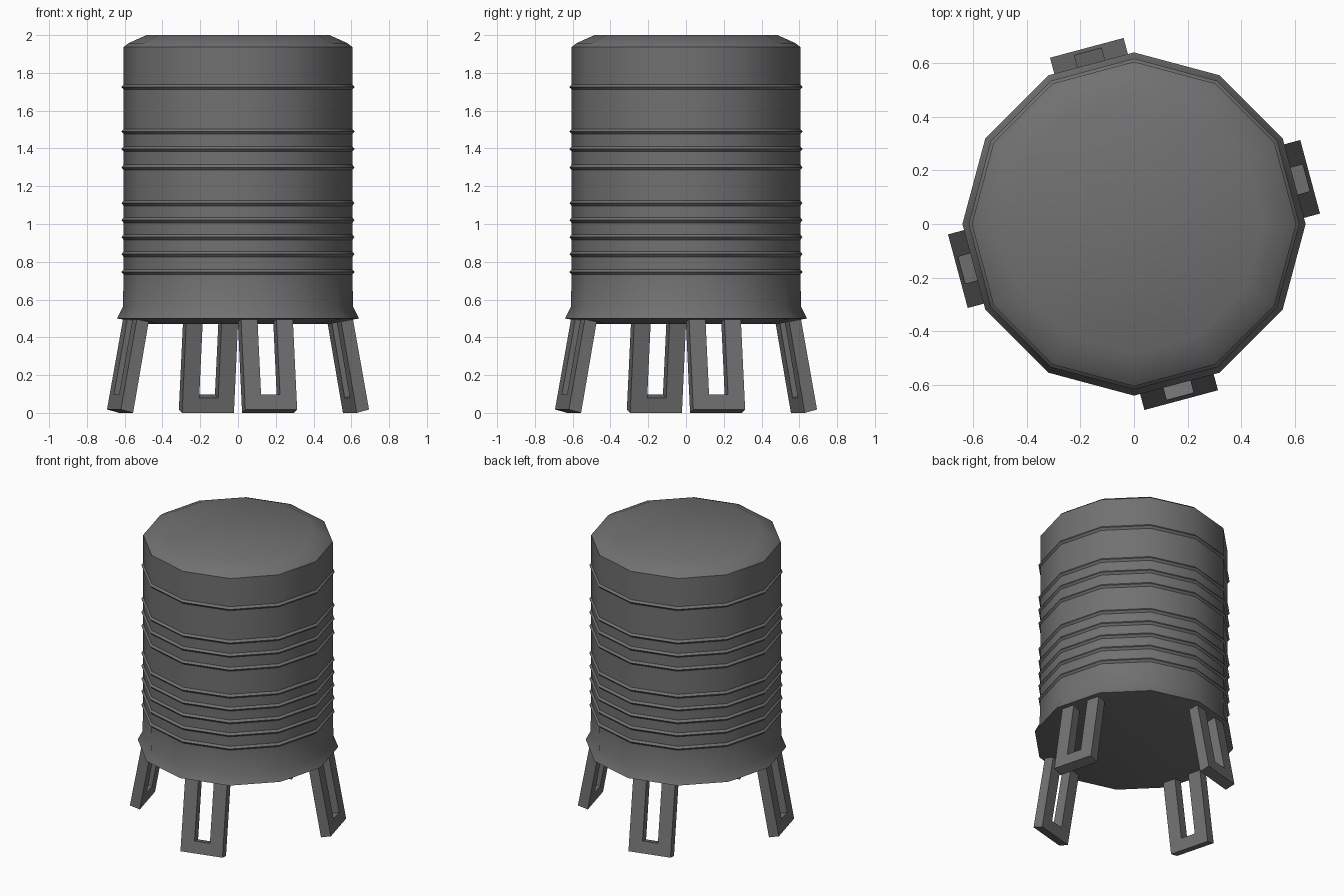
import bpy, bmesh, math

if "Cube" in bpy.data.objects:
    bpy.data.objects.remove(bpy.data.objects["Cube"])

grey = bpy.data.materials.new("dark grey metal")
grey.diffuse_color = (0.165, 0.165, 0.165, 1)
grey.use_nodes = True
grey.node_tree.nodes["Principled BSDF"].inputs["Base Color"].default_value = grey.diffuse_color


def make_object(name, bm, smooth=None):
    bmesh.ops.recalc_face_normals(bm, faces=bm.faces)
    mesh = bpy.data.meshes.new(name)
    bm.to_mesh(mesh)
    bm.free()
    mesh.materials.append(grey)
    ob = bpy.data.objects.new(name, mesh)
    bpy.context.collection.objects.link(ob)
    if smooth:
        bpy.ops.object.select_all(action='DESELECT')
        ob.select_set(True)
        bpy.context.view_layer.objects.active = ob
        bpy.ops.object.shade_smooth_by_angle(angle=math.radians(smooth))
    return ob


# Tank: twelve-sided turned profile with flange, ribs and chamfered lid
SIDES, R, RIB = 12, 0.605, 0.617
profile = [(0.48, 0.47), (0.64, 0.50), (0.61, 0.56)]
for z in (0.746, 0.84, 0.93, 1.02, 1.11, 1.30, 1.397, 1.49, 1.725):
    profile += [(R, z - 0.014), (RIB, z), (R, z + 0.014)]
profile += [(R, 1.937), (0.58, 1.957), (0.485, 2.0)]

bm = bmesh.new()
rings = []
for r, z in profile:
    rings.append([bm.verts.new((r * math.cos(2 * math.pi * i / SIDES),
                                r * math.sin(2 * math.pi * i / SIDES), z))
                  for i in range(SIDES)])
for a, b in zip(rings, rings[1:]):
    for i in range(SIDES):
        j = (i + 1) % SIDES
        bm.faces.new((a[i], a[j], b[j], b[i]))
bm.faces.new(rings[0][::-1])
bm.faces.new(rings[-1])
make_object("ribbed_tank", bm, 32)


# Legs: splayed U-shaped plates with an open slot
W, S = 0.142, 0.052
outline = [(-W, 0), (W, 0), (W, 0.5), (S, 0.5), (S, 0.08), (-S, 0.08), (-S, 0.5), (-W, 0.5)]


def make_leg(name, angle):
    c, s = math.cos(angle), math.sin(angle)
    bm = bmesh.new()
    loops = []
    for r0, lift in ((0.613, 0.0), (0.68, 0.018)):
        loop = []
        for t, z in outline:
            r = r0 - 0.177 * z
            h = min(z + lift, 0.5)
            loop.append(bm.verts.new((r * c - t * s, r * s + t * c, h)))
        loops.append(loop)
    inner, outer = loops
    n = len(outline)
    for i in range(n):
        j = (i + 1) % n
        bm.faces.new((inner[i], inner[j], outer[j], outer[i]))
    # each plate side as foot and two bars
    for v in loops:
        bm.faces.new((v[0], v[1], v[4], v[5]))
        bm.faces.new((v[1], v[2], v[3], v[4]))
        bm.faces.new((v[0], v[5], v[6], v[7]))
    make_object(name, bm)


for name, deg in (("right_leg", 15), ("back_leg", 105), ("left_leg", 195), ("front_leg", 285)):
    make_leg(name, math.radians(deg))
